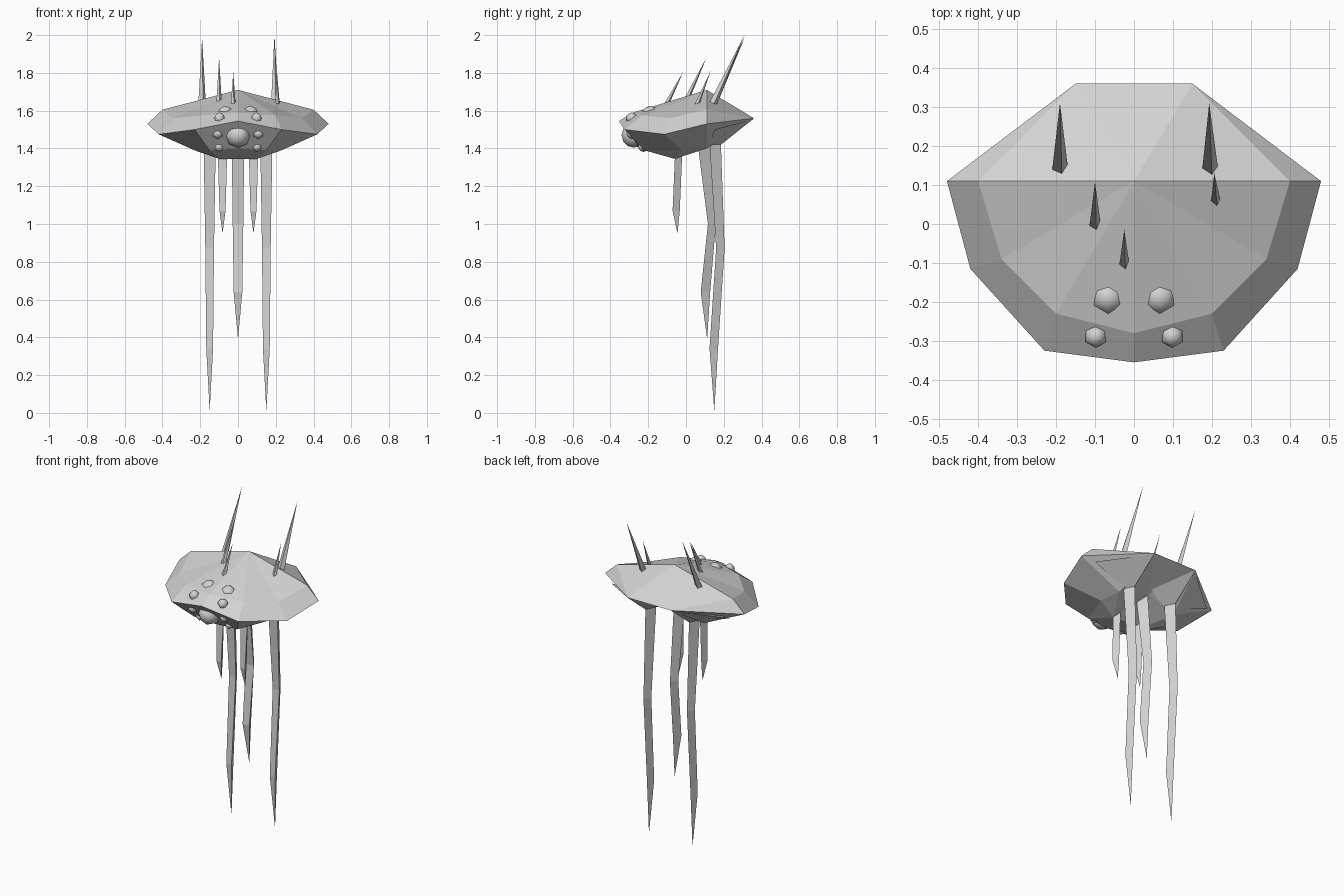
import bpy, bmesh, math
from mathutils import Vector

cube = bpy.data.objects.get("Cube")
if cube:
    bpy.data.objects.remove(cube, do_unlink=True)

grey = bpy.data.materials.new("stone_grey")
grey.use_nodes = True
grey.diffuse_color = (0.65, 0.65, 0.65, 1)
grey.node_tree.nodes["Principled BSDF"].inputs["Base Color"].default_value = (0.65, 0.65, 0.65, 1)


def finish(name, bm, smooth=False):
    bmesh.ops.recalc_face_normals(bm, faces=bm.faces)
    for f in bm.faces:
        f.smooth = smooth
    mesh = bpy.data.meshes.new(name)
    bm.to_mesh(mesh)
    bm.free()
    mesh.materials.append(grey)
    obj = bpy.data.objects.new(name, mesh)
    bpy.context.collection.objects.link(obj)
    return obj


def loft(name, rings, tip):
    """Skin closed rings of equal size, capped at the start and pointed at the tip."""
    bm = bmesh.new()
    rows = [[bm.verts.new(p) for p in ring] for ring in rings]
    end = bm.verts.new(tip)
    n = len(rows[0])
    bm.faces.new(rows[0])
    for a, b in zip(rows, rows[1:]):
        for i in range(n):
            j = (i + 1) % n
            bm.faces.new((a[i], a[j], b[j], b[i]))
    for i in range(n):
        bm.faces.new((rows[-1][i], rows[-1][(i + 1) % n], end))
    return finish(name, bm)


# Body: half shell (rim R, upper ring U, lower ring L, belly B), mirrored in x
points = {
    "R0": (0, -.355, 1.545), "R1": (.23, -.325, 1.50), "R2": (.42, -.115, 1.475),
    "R3": (.48, .11, 1.53), "R4": (.15, .36, 1.56), "R5": (0, .36, 1.56),
    "U0": (0, -.28, 1.59), "U1": (.20, -.23, 1.575), "U2": (.34, -.09, 1.56),
    "U3": (.40, .11, 1.605), "top": (0, .11, 1.71),
    "L0": (0, -.25, 1.40), "L1": (.15, -.22, 1.39), "L2": (.23, -.02, 1.39),
    "L3": (.20, .11, 1.40), "V": (0, .13, 1.45),
    "B0": (0, -.06, 1.345), "B1": (.10, -.06, 1.345),
}
faces = [
    "R0 R1 U1 U0", "R1 R2 U2 U1", "R2 R3 U3 U2", "R3 R4 U3",
    "U0 U1 top", "U1 U2 top", "U2 U3 top", "U3 R4 top", "R4 R5 top",
    "R0 L0 L1 R1", "R1 L1 L2 R2", "R2 L2 L3 R3", "R3 L3 R4", "R4 L3 V", "R4 V R5",
    "L0 B0 B1 L1", "L1 B1 L2", "L2 B1 L3", "L3 B1 V", "V B1 B0",
]
bm = bmesh.new()
verts = {k: bm.verts.new(p) for k, p in points.items()}
for f in faces:
    bm.faces.new([verts[k] for k in f.split()])
body = finish("body", bm)
mirror = body.modifiers.new("mirror", "MIRROR")
mirror.use_clip = True


# Tentacles: three-sided, flat in front with a ridge behind
def tri(x, y, z, w, d):
    return [(x - w, y - d / 2, z), (x + w, y - d / 2, z), (x, y + d / 2, z)]


for side, sx in (("left", 1), ("right", -1)):
    x = .15 * sx
    root = [(x - .26, .15, 1.50), (x + .26, .15, 1.50), (x, .355, 1.555)]
    loft(side + "_long_tentacle",
         [root, tri(x, .155, 1.42, .032, .06), tri(x, .182, .87, .023, .045),
          tri(x, .147, .34, .018, .045)], (x, .15, .01))
    x = .082 * sx
    loft(side + "_short_tentacle",
         [tri(x, -.03, 1.45, .026, .04), tri(x, -.04, 1.35, .024, .038),
          tri(x, -.052, 1.07, .016, .038)], (x, -.045, .95))
loft("middle_tentacle",
     [tri(0, .09, 1.5, .034, .06), tri(0, .095, 1.40, .033, .06),
      tri(0, .137, 1.0, .028, .042), tri(0, .103, .64, .023, .05)], (0, .112, .39))


# Spikes: thin pyramids leaning back
def spike(name, base, tip, r):
    base, tip = Vector(base), Vector(tip)
    turn = (tip - base).to_track_quat("Z", "Y")
    ring = [base + turn @ Vector((r * math.cos(a), r * math.sin(a), 0))
            for a in (math.tau * (i + .15) / 4 for i in range(4))]
    loft(name, [ring], tip)


spike("left_tall_spike", (.195, .14, 1.63), (.193, .31, 2.0), .021)
spike("right_tall_spike", (-.19, .14, 1.63), (-.19, .31, 1.985), .021)
spike("right_middle_spike", (-.10, -.005, 1.64), (-.10, .108, 1.88), .015)
spike("front_spike", (-.025, -.11, 1.62), (-.025, -.015, 1.805), .014)
spike("left_small_spike", (.21, .05, 1.61), (.206, .13, 1.81), .014)


# Eyes: small faceted balls set into the shell
def eye(name, centre, r, sides, face_front=False):
    bm = bmesh.new()
    bmesh.ops.create_uvsphere(bm, u_segments=sides, v_segments=6, radius=r)
    obj = finish(name, bm, smooth=True)
    obj.location = centre
    if face_front:
        obj.rotation_euler.x = math.pi / 2


eye("large_front_eye", (0, -.275, 1.47), .066, 8, True)
for side, sx in (("left", 1), ("right", -1)):
    eye(side + "_brow_eye", (.066 * sx, -.188, 1.578), .047, 6)
    eye(side + "_upper_eye", (.098 * sx, -.288, 1.56), .03, 6)
    eye(side + "_cheek_eye", (.108 * sx, -.285, 1.48), .03, 6, True)
    eye(side + "_lower_eye", (.10 * sx, -.225, 1.41), .028, 6, True)
